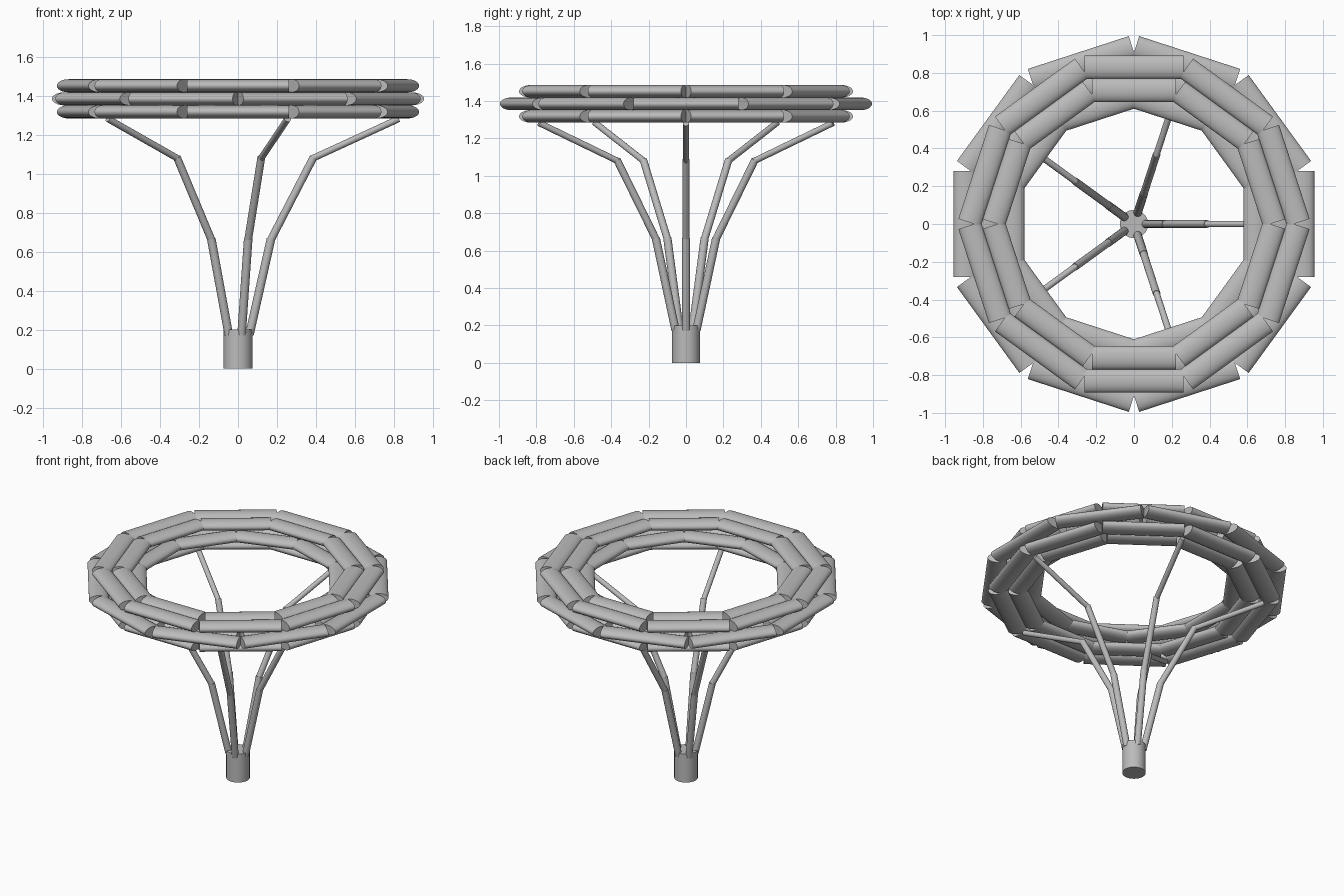
import bpy, bmesh, math
from mathutils import Matrix, Vector

if "Cube" in bpy.data.objects:
    bpy.data.objects.remove(bpy.data.objects["Cube"])

grey = bpy.data.materials.new("plain grey")
grey.diffuse_color = (0.5, 0.5, 0.5, 1)
grey.use_nodes = True
grey.node_tree.nodes["Principled BSDF"].inputs["Base Color"].default_value = grey.diffuse_color

TUBE_W, TUBE_H = 0.0625, 0.0335   # half width and half height of the oval tubes


def finish(bm, name):
    mesh = bpy.data.meshes.new(name)
    bm.to_mesh(mesh)
    bm.free()
    mesh.materials.append(grey)
    obj = bpy.data.objects.new(name, mesh)
    bpy.context.collection.objects.link(obj)
    bpy.ops.object.select_all(action='DESELECT')
    obj.select_set(True)
    bpy.context.view_layer.objects.active = obj
    bpy.ops.object.shade_smooth_by_angle(angle=math.radians(30))
    return obj


def add_cylinder(bm, radius, length, matrix, sides=32):
    bmesh.ops.create_cone(bm, cap_ends=True, segments=sides, radius1=radius,
                          radius2=radius, depth=length, matrix=matrix)


def tube_ring(name, distance, z, start):
    # ten straight oval tubes laid end to end around the axis
    bm = bmesh.new()
    oval = Matrix.Diagonal((TUBE_W, 1, TUBE_H, 1))
    lie_down = Matrix.Rotation(math.pi / 2, 4, 'X')
    for i in range(10):
        turn = Matrix.Rotation(math.radians(start + 36 * i), 4, 'Z')
        place = Matrix.Translation((distance, 0, z))
        add_cylinder(bm, 1, 0.63 * distance, turn @ place @ oval @ lie_down)
    finish(bm, name)


# stacked rings: two rows above and below, three staggered rows between
for layer, z, start, rows in (("lower", 1.318, 18, (0.708, 0.83)),
                              ("middle", 1.385, 0, (0.643, 0.768, 0.892)),
                              ("upper", 1.452, 18, (0.708, 0.83))):
    for n, distance in enumerate(rows):
        tube_ring(f"{layer}_ring_{n + 1}", distance, z, start)

# five bent branches, each of three rods
path = [(0.06, 0.18), (0.168, 0.66), (0.385, 1.08), (0.82, 1.28)]
radii = (0.022, 0.020, 0.017)
for i in range(5):
    bm = bmesh.new()
    turn = Matrix.Rotation(math.radians(72 * i), 4, 'Z')
    for (x0, z0), (x1, z1), r in zip(path, path[1:], radii):
        a, b = Vector((x0, 0, z0)), Vector((x1, 0, z1))
        tilt = (b - a).to_track_quat('Z', 'Y').to_matrix().to_4x4()
        add_cylinder(bm, r, (b - a).length + 0.012,
                     turn @ Matrix.Translation((a + b) / 2) @ tilt, 20)
    finish(bm, f"branch_{i + 1}")

# round foot
bm = bmesh.new()
add_cylinder(bm, 0.075, 0.2, Matrix.Translation((0, 0, 0.1)))
finish(bm, "foot")
